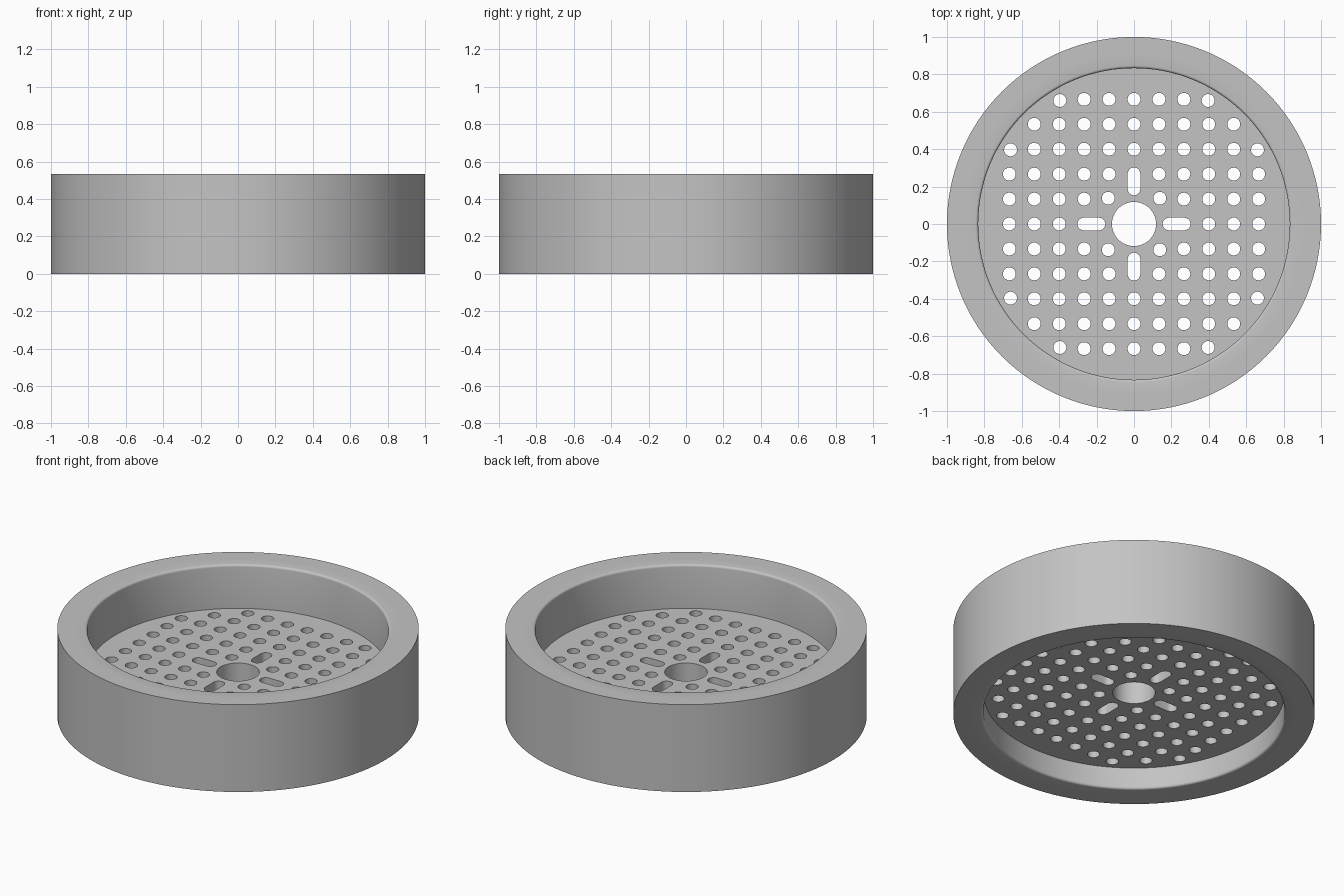
import bpy, bmesh, math
from mathutils import Matrix, Vector

old = bpy.data.objects.get("Cube")
if old:
    bpy.data.objects.remove(old, do_unlink=True)

PITCH = 2 / 15
HEIGHT = 4 * PITCH
R_OUT, R_SEAM, R_IN = 1.0, 0.915, 0.833

grey = bpy.data.materials.new("plain_grey")
grey.use_nodes = True
colour = (0.55, 0.55, 0.55, 1)
grey.diffuse_color = colour
grey.node_tree.nodes["Principled BSDF"].inputs["Base Color"].default_value = colour


def finish(obj):
    obj.data.materials.clear()
    obj.data.materials.append(grey)
    bpy.ops.object.select_all(action="DESELECT")
    obj.select_set(True)
    bpy.context.view_layer.objects.active = obj
    bpy.ops.object.shade_smooth_by_angle(angle=math.radians(35))


def ring(name, profile, steps=128):
    """Turn a closed (radius, height) profile around z."""
    bm = bmesh.new()
    loops = []
    for s in range(steps):
        turn = Matrix.Rotation(math.tau * s / steps, 3, "Z")
        loops.append([bm.verts.new(turn @ Vector((r, 0, z))) for r, z in profile])
    n = len(profile)
    for s in range(steps):
        a, b = loops[s], loops[(s + 1) % steps]
        for k in range(n):
            m = (k + 1) % n
            bm.faces.new((a[k], b[k], b[m], a[m]))
    bmesh.ops.recalc_face_normals(bm, faces=bm.faces)
    mesh = bpy.data.meshes.new(name)
    bm.to_mesh(mesh)
    bm.free()
    obj = bpy.data.objects.new(name, mesh)
    bpy.context.collection.objects.link(obj)
    finish(obj)


# Outer collar, plain rectangular section
ring("outer_collar", [(R_SEAM, 0), (R_OUT, 0), (R_OUT, HEIGHT), (R_SEAM, HEIGHT)])

# Inner sleeve, with its inner rims rounded over
f = 0.014
arc = [math.radians(a) for a in (0, 22.5, 45, 67.5, 90)]
lower = [(R_IN + f - f * math.sin(a), f - f * math.cos(a)) for a in arc]
upper = [(r, HEIGHT - z) for r, z in reversed(lower)]
ring("inner_sleeve", [(R_SEAM, 0)] + lower + upper + [(R_SEAM, HEIGHT)])

# Perforated plate: outline and holes as one filled, extruded curve
curve = bpy.data.curves.new("perforated_plate", "CURVE")
curve.dimensions = "2D"
curve.fill_mode = "BOTH"
curve.extrude = PITCH / 2


def outline(points):
    spline = curve.splines.new("POLY")
    spline.points.add(len(points) - 1)
    for p, (x, y) in zip(spline.points, points):
        p.co = (x, y, 0, 1)
    spline.use_cyclic_u = True


def circle(cx, cy, r, steps):
    return [(cx + r * math.cos(math.tau * k / steps),
             cy + r * math.sin(math.tau * k / steps)) for k in range(steps)]


def slot(angle, near, far, r, steps=10):
    pts = []
    for centre, start in ((far - r, -math.pi / 2), (near + r, math.pi / 2)):
        for k in range(steps + 1):
            a = start + math.pi * k / steps
            pts.append((centre + r * math.cos(a), r * math.sin(a)))
    c, s = math.cos(angle), math.sin(angle)
    return [(x * c - y * s, x * s + y * c) for x, y in pts]


outline(circle(0, 0, R_IN + 0.01, 128))
outline(circle(0, 0, 0.118, 48))
for q in range(4):
    outline(slot(q * math.pi / 2, 0.153, 0.302, 0.034))

# Square grid of round holes, kept clear of the centre and the wall
for i in range(-5, 6):
    for j in range(-5, 6):
        in_slot = i * j == 0 and abs(i + j) <= 2
        if in_slot or i * i + j * j > 34:
            continue
        spot = Vector((i, j)) * PITCH
        spot *= min(max(spot.length, 0.195), 0.77) / spot.length
        outline(circle(spot.x, spot.y, 0.0345, 24))

plate = bpy.data.objects.new("perforated_plate", curve)
plate.location.z = 1.5 * PITCH
bpy.context.collection.objects.link(plate)
bpy.ops.object.select_all(action="DESELECT")
plate.select_set(True)
bpy.context.view_layer.objects.active = plate
bpy.ops.object.convert(target="MESH")
plate = bpy.context.view_layer.objects.active

# Weld the caps to the walls
bm = bmesh.new()
bm.from_mesh(plate.data)
bmesh.ops.remove_doubles(bm, verts=bm.verts, dist=0.0001)
bmesh.ops.recalc_face_normals(bm, faces=bm.faces)
bm.to_mesh(plate.data)
bm.free()
finish(plate)
